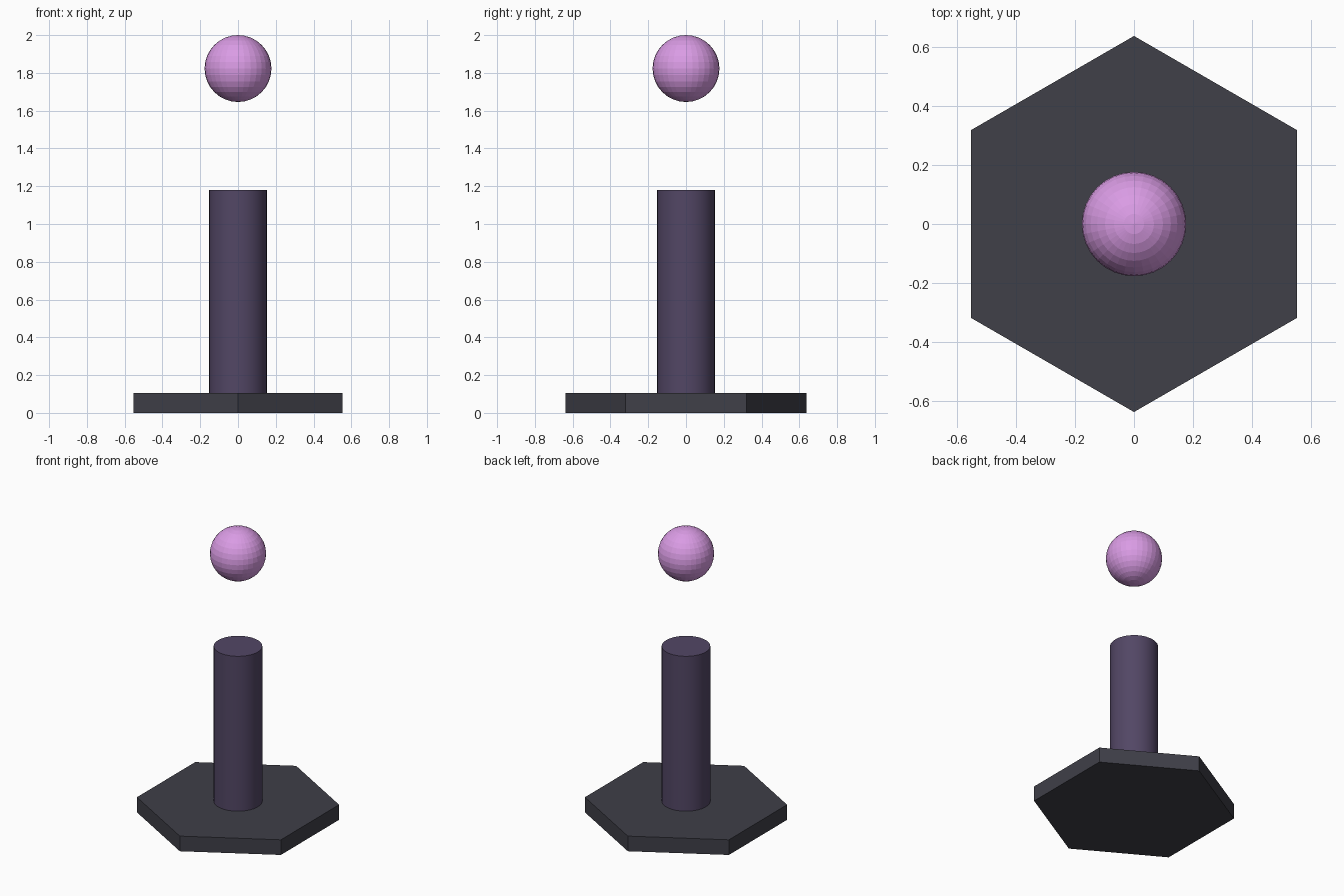
import bpy

cube = bpy.data.objects.get("Cube")
if cube:
    bpy.data.objects.remove(cube, do_unlink=True)


def make_material(name, rgb):
    mat = bpy.data.materials.new(name)
    mat.use_nodes = True
    colour = (*rgb, 1.0)
    mat.diffuse_color = colour
    for node in mat.node_tree.nodes:
        if node.type == 'BSDF_PRINCIPLED':
            node.inputs["Base Color"].default_value = colour
    return mat


def finish(name, mat):
    obj = bpy.context.object
    obj.name = obj.data.name = name
    obj.data.materials.append(mat)
    return obj


def add_prism(name, sides, radius, bottom, top, mat):
    bpy.ops.mesh.primitive_cylinder_add(
        vertices=sides, radius=radius, depth=top - bottom,
        location=(0, 0, (bottom + top) / 2))
    return finish(name, mat)


charcoal = make_material("charcoal", (0.05, 0.05, 0.065))
dusk_purple = make_material("dusk purple", (0.085, 0.062, 0.13))
orchid = make_material("orchid", (0.70, 0.33, 0.78))

BASE_TOP = 0.105
ORB_RADIUS = 0.177

# Hexagonal foot with corners at the front and back
add_prism("base", 6, 0.638, 0, BASE_TOP, charcoal)

# Round column standing on the foot
add_prism("column", 32, 0.153, BASE_TOP, 1.18, dusk_purple)
bpy.ops.object.shade_smooth_by_angle()

# Faceted ball floating above the column
bpy.ops.mesh.primitive_uv_sphere_add(
    segments=32, ring_count=16, radius=ORB_RADIUS,
    location=(0, 0, 2 - ORB_RADIUS))
finish("floating_orb", orchid)
